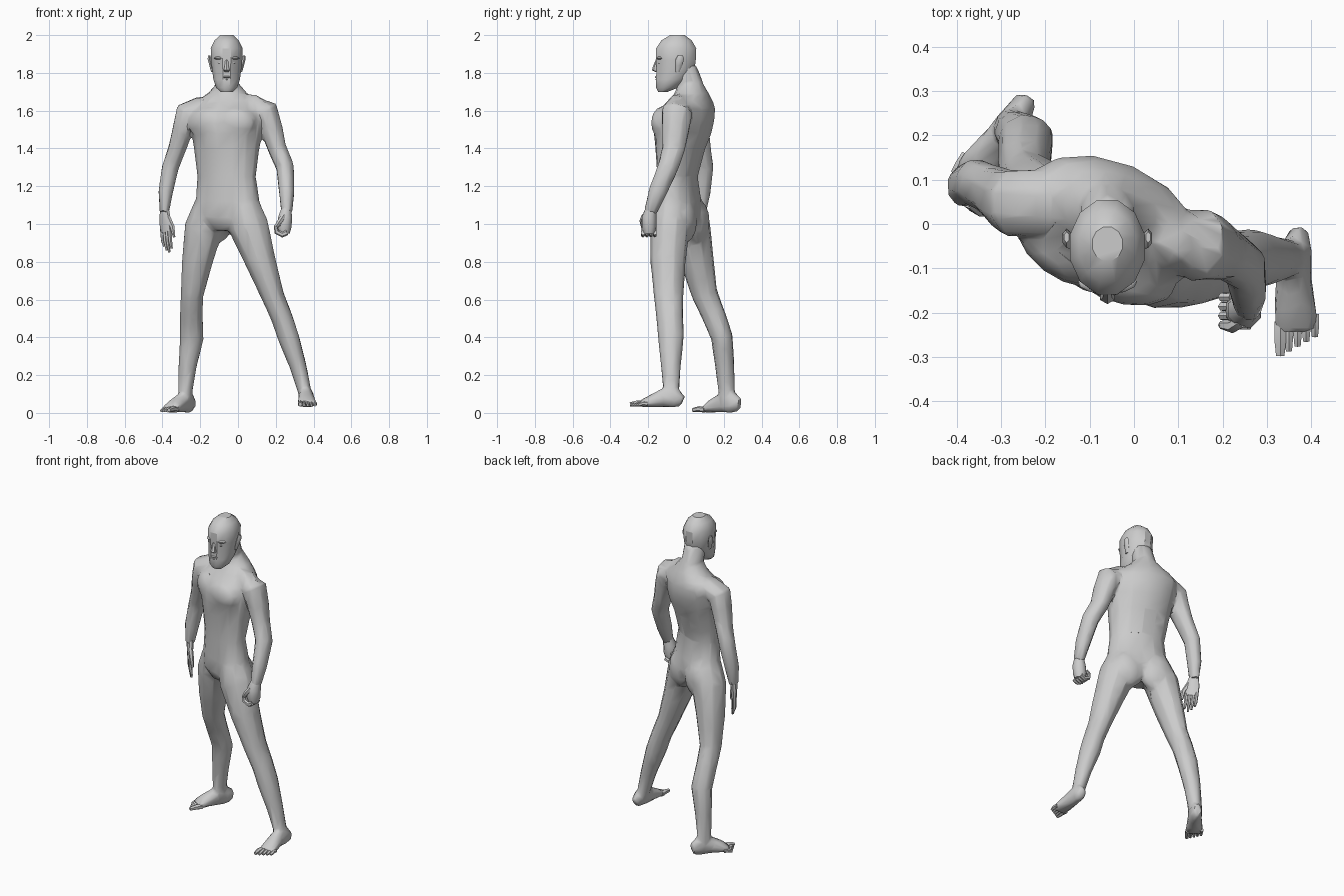
import bpy, bmesh, math
from mathutils import Vector, Matrix

skin = bpy.data.materials.new("grey_skin")
skin.diffuse_color = (0.6, 0.6, 0.6, 1)


def shade(ob, angle):
    bpy.ops.object.select_all(action='DESELECT')
    ob.select_set(True)
    bpy.context.view_layer.objects.active = ob
    bpy.ops.object.shade_smooth_by_angle(angle=math.radians(angle))


def finish(name, bm, angle=50):
    bmesh.ops.recalc_face_normals(bm, faces=bm.faces)
    me = bpy.data.meshes.new(name)
    bm.to_mesh(me)
    bm.free()
    ob = bpy.data.objects.new(name, me)
    bpy.context.collection.objects.link(ob)
    me.materials.append(skin)
    shade(ob, angle)
    return ob


def loft(name, rings, yaw=0, sides=8, flat=False, floor=None, angle=50):
    """Skin elliptical rings (x, y, z, half width, half depth) along their path."""
    bm = bmesh.new()
    pts = [Vector(r[:3]) for r in rings]
    ref = Vector((math.cos(math.radians(yaw)), math.sin(math.radians(yaw)), 0))
    loops = []
    for i, r in enumerate(rings):
        t = pts[min(i + 1, len(pts) - 1)] - pts[max(i - 1, 0)]
        t = Vector((0, 0, 1)) if flat else t.normalized()
        u = (ref - t * ref.dot(t)).normalized()
        v = t.cross(u)
        loop = []
        for k in range(sides):
            a = 2 * math.pi * (k + 0.5) / sides
            p = pts[i] + u * r[3] * math.cos(a) * 1.04 + v * r[4] * math.sin(a) * 1.04
            if floor is not None:
                p.z = max(p.z, floor)
            loop.append(bm.verts.new(p))
        loops.append(loop)
    for a, b in zip(loops, loops[1:]):
        for k in range(sides):
            j = (k + 1) % sides
            bm.faces.new((a[k], a[j], b[j], b[k]))
    bm.faces.new(loops[0])
    bm.faces.new(loops[-1])
    return finish(name, bm, angle)


def blob(name, loc, size, yaw=0, seg=10, rows=6):
    bm = bmesh.new()
    bmesh.ops.create_uvsphere(bm, u_segments=seg, v_segments=rows, radius=1)
    m = (Matrix.Translation(loc) @ Matrix.Rotation(math.radians(yaw), 4, 'Z')
         @ Matrix.Diagonal((*size, 1)))
    bmesh.ops.transform(bm, matrix=m, verts=bm.verts)
    return finish(name, bm)


def fuse(name, parts, faces):
    """Merge overlapping parts into one low-poly skin."""
    bpy.ops.object.select_all(action='DESELECT')
    for p in parts:
        p.select_set(True)
    bpy.context.view_layer.objects.active = parts[0]
    bpy.ops.object.join()
    ob = parts[0]
    ob.name = name
    ob.modifiers.clear()
    rm = ob.modifiers.new("skin", 'REMESH')
    rm.mode, rm.voxel_size = 'VOXEL', .009
    sm = ob.modifiers.new("soften", 'SMOOTH')
    sm.factor, sm.iterations = .5, 6
    for m in ("skin", "soften"):
        bpy.ops.object.modifier_apply(modifier=m)
    dec = ob.modifiers.new("reduce", 'DECIMATE')
    dec.ratio = faces / (2 * len(ob.data.polygons))
    bpy.ops.object.modifier_apply(modifier="reduce")
    ob.data.materials.clear()
    ob.data.materials.append(skin)
    for p in ob.data.polygons:
        p.material_index = 0
    shade(ob, 40)


body = []

# Torso, turned about the vertical
YAW = -23
body.append(loft("torso", [
    (-.07, -.03, .965, .08, .07), (-.067, -.03, 1.03, .175, .105),
    (-.055, -.04, 1.12, .172, .105), (-.06, -.045, 1.25, .157, .092),
    (-.06, -.03, 1.4, .175, .117), (-.058, -.018, 1.48, .188, .138),
    (-.056, -.008, 1.55, .2, .142), (-.055, .008, 1.61, .205, .128),
    (-.055, .022, 1.65, .17, .105), (-.055, .03, 1.69, .105, .085),
    (-.055, .025, 1.74, .06, .065)],
    yaw=YAW, sides=14, flat=True))
cy, sy = math.cos(math.radians(YAW)), math.sin(math.radians(YAW))


def on_body(side, forward, z, cx=-.06, cyy=-.02):
    return Vector((cx + side * cy + forward * sy, cyy + side * sy - forward * cy, z))


for label, s in (("right", -1), ("left", 1)):
    body.append(blob(label + "_chest_muscle", on_body(s * .085, .082, 1.535),
                     (.11, .055, .085), YAW + s * 14, 12, 8))
    body.append(blob(label + "_buttock", on_body(s * .085, -.042, 1.015),
                     (.1, .068, .12), YAW, 12, 8))
body.append(blob("groin", on_body(-.01, .065, 1.01), (.05, .04, .05), YAW, 8, 6))

# Neck
HX = -.06
body.append(loft("neck", [(HX, .045, 1.65, .09, .085), (HX, .018, 1.74, .06, .074),
                          (HX, -.012, 1.84, .062, .066)], flat=True, sides=10))

# Arms, starting inside the chest so the shoulders slope out of it
body.append(loft("left_arm", [
    (.0, .0, 1.635, .045, .06), (.085, -.03, 1.615, .06, .08), (.149, -.047, 1.59, .07, .084),
    (.18, -.055, 1.5, .059, .074), (.207, -.065, 1.4, .05, .062),
    (.25, -.095, 1.3, .048, .056), (.258, -.15, 1.17, .042, .05),
    (.258, -.19, 1.06, .03, .034)]))
body.append(loft("right_arm", [
    (-.11, .045, 1.635, .045, .06), (-.2, .05, 1.615, .06, .075), (-.27, .047, 1.585, .068, .077),
    (-.292, .055, 1.5, .056, .07), (-.322, .075, 1.4, .048, .058),
    (-.358, .095, 1.3, .046, .052), (-.383, .085, 1.17, .04, .047),
    (-.39, .075, 1.06, .026, .034)]))

# Legs, tapering into the pelvis
body.append(loft("left_leg", [
    (.01, -.075, 1.19, .045, .055), (.03, -.078, 1.1, .085, .088),
    (.057, -.085, .99, .105, .102), (.122, -.095, .8, .08, .092),
    (.185, -.092, .62, .06, .077), (.235, -.085, .5, .056, .07),
    (.268, -.08, .4, .056, .068), (.318, -.08, .25, .044, .052),
    (.352, -.078, .12, .036, .042), (.362, -.075, .06, .033, .042)], sides=9))
body.append(loft("right_leg", [
    (-.135, .0, 1.19, .045, .055), (-.15, .005, 1.1, .08, .085),
    (-.18, .028, .98, .1, .1), (-.215, .06, .8, .08, .087),
    (-.242, .098, .63, .06, .068), (-.246, .145, .52, .059, .062),
    (-.243, .19, .4, .062, .057), (-.266, .205, .25, .048, .05),
    (-.278, .215, .12, .038, .044), (-.278, .22, .05, .035, .042)], sides=9))


# Feet with five toes each
def foot(side, rings, forward, inner, floor):
    f, n = Vector((*forward, 0)).normalized(), Vector((*inner, 0)).normalized()
    turn = math.degrees(math.atan2(n.y, n.x))
    body.append(loft(side + "_foot", rings, yaw=turn, floor=floor))
    base = Vector(rings[-1][:3])
    for i in range(5):
        r = .015 if i == 0 else .011
        a = base + n * (.036 - i * .0195) - f * (.02 + .004 * i)
        b = a + f * (.077 - i * .007)
        a.z, b.z = floor + .018, floor + r
        m = (a + b) / 2
        m.z = floor + .02
        loft(f"{side}_toe_{i + 1}", [(*a, r, r), (*m, r, r), (*b, r * .7, r * .7)],
             yaw=turn, sides=6, floor=floor)


foot("left", [(.373, -.018, .06, .023, .03), (.368, -.055, .08, .035, .053),
              (.36, -.12, .08, .041, .051), (.364, -.19, .06, .049, .033),
              (.366, -.24, .047, .052, .019)], (0, -1), (-1, 0), .03)
foot("right", [(-.242, .285, .045, .023, .035), (-.262, .245, .055, .035, .058),
               (-.295, .195, .055, .041, .053), (-.338, .14, .035, .049, .035),
               (-.364, .104, .018, .052, .019)], (-.55, -.83), (.83, -.55), 0)

fuse("body", body, 2600)

# Head
loft("head", [
    (HX, -.122, 1.7, .032, .026), (HX, -.1, 1.722, .056, .058),
    (HX, -.075, 1.765, .07, .084), (HX, -.055, 1.82, .077, .1),
    (HX, -.054, 1.865, .082, .105), (HX, -.052, 1.93, .084, .106),
    (HX, -.05, 1.972, .064, .08), (HX, -.045, 2.0, .034, .038)],
    flat=True, sides=12, angle=32)
loft("nose", [(HX, -.15, 1.875, .009, .008), (HX, -.16, 1.835, .012, .014),
              (HX, -.162, 1.815, .018, .018), (HX, -.152, 1.805, .012, .01)],
     flat=True, sides=6)
blob("upper_lip", (HX, -.152, 1.778), (.027, .012, .007), 0, 8, 4)
blob("lower_lip", (HX, -.149, 1.765), (.023, .012, .008), 0, 8, 4)
blob("chin", (HX, -.132, 1.722), (.032, .022, .02), 0, 8, 5)
for label, s in (("right", -1), ("left", 1)):
    blob(label + "_brow", (HX + s * .035, -.14, 1.878), (.034, .014, .01), s * 18, 8, 4)
    blob(label + "_eye", (HX + s * .034, -.139, 1.855), (.016, .011, .007), s * 18, 8, 5)
    loft(label + "_ear", [(HX + s * .075, -.045, 1.805, .008, .01),
                          (HX + s * .083, -.038, 1.84, .01, .018),
                          (HX + s * .092, -.032, 1.875, .01, .021),
                          (HX + s * .092, -.03, 1.893, .006, .012)], flat=True, sides=6)

# Left hand: closed fist with curled fingers
loft("left_fist", [(.257, -.185, 1.08, .027, .03), (.25, -.195, 1.035, .038, .04),
                   (.245, -.195, .985, .04, .04), (.245, -.195, .95, .03, .03)])
for i in range(4):
    y = -.228 + i * .021
    loft(f"left_finger_{i + 1}", [(.26, y, .955, .011, .014), (.235, y, .943, .011, .014),
                                  (.205, y, .958, .011, .013), (.2, y, .985, .01, .011),
                                  (.22, y, 1.0, .009, .01)], yaw=90, sides=6)
loft("left_thumb", [(.245, -.22, 1.045, .014, .014), (.222, -.232, 1.015, .014, .014),
                    (.2, -.228, .985, .01, .01)], sides=6)

# Right hand: open, hanging
loft("right_palm", [(-.39, .077, 1.085, .026, .022), (-.386, .068, 1.02, .04, .018),
                    (-.382, .062, .955, .04, .014)], yaw=-50)
for i, tip in enumerate((.88, .86, .85, .87)):
    o = (i - 1.5) * .02
    x, y = -.382 + o * .64, .062 - o * .77
    loft(f"right_finger_{i + 1}", [(x, y, .97, .011, .012), (x + .004, y - .004, .91, .01, .011),
                                   (x + .012, y - .004, tip, .006, .006)], yaw=-50, sides=6)
loft("right_thumb", [(-.372, .05, 1.035, .015, .015), (-.348, .03, .985, .013, .013),
                     (-.338, .025, .93, .007, .008)], sides=6)
